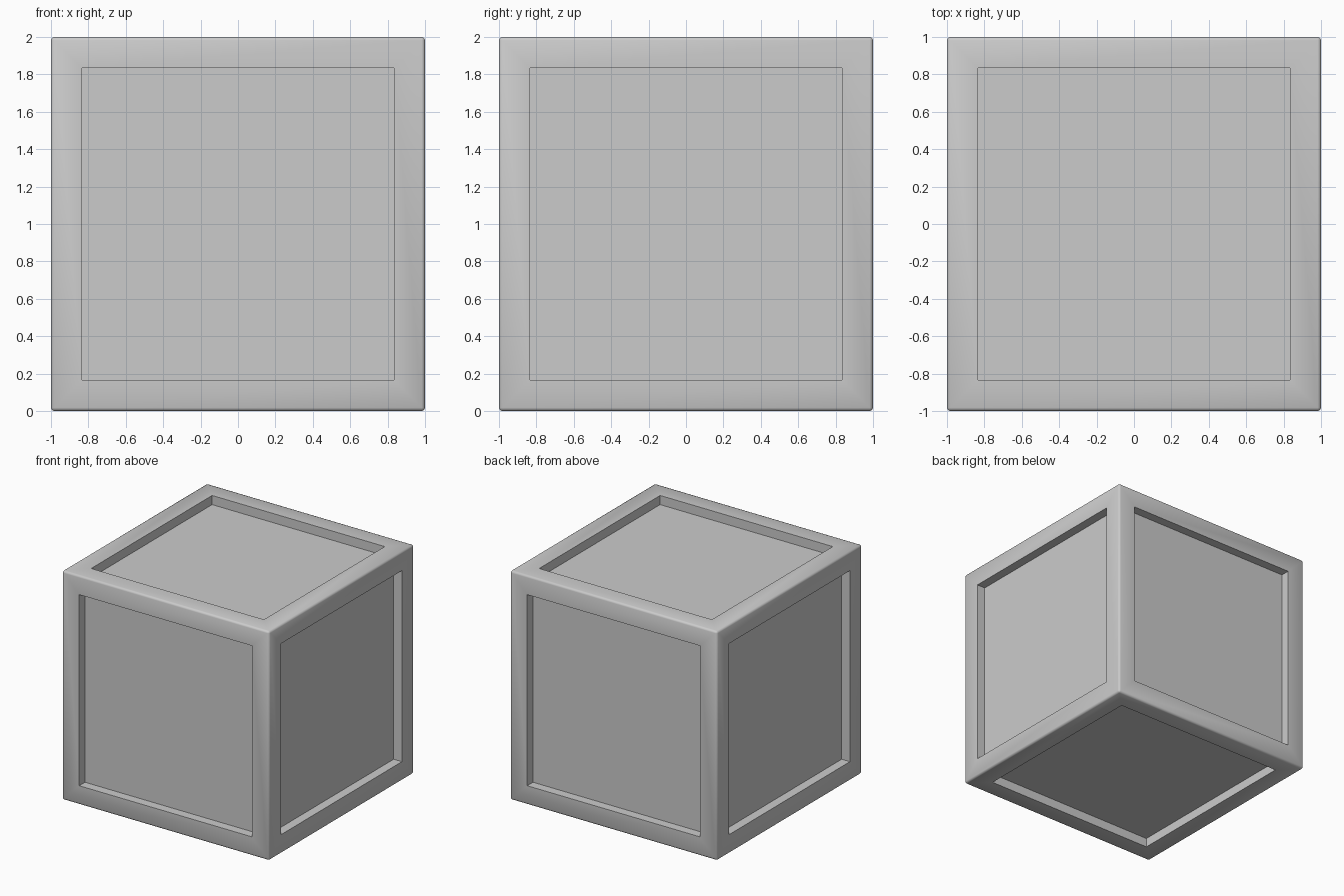
import bpy, bmesh, math

if "Cube" in bpy.data.objects:
    bpy.data.objects.remove(bpy.data.objects["Cube"])

FRAME = 0.227    # border width around each panel
DEPTH = 0.08     # panel recess
ROUND = 0.018    # rounding of the outer edges

bm = bmesh.new()
bmesh.ops.create_cube(bm, size=2)

# rounded outer edges
bmesh.ops.bevel(bm, geom=bm.edges[:], offset=ROUND, segments=2, profile=0.5, affect='EDGES')

# recessed panel in each of the six sides
sides = sorted(bm.faces, key=lambda f: f.calc_area())[-6:]
bmesh.ops.inset_individual(bm, faces=sides, thickness=FRAME - ROUND, depth=0)
walls = bmesh.ops.extrude_discrete_faces(bm, faces=sides)["faces"]
for f in walls:
    f.normal_update()
    bmesh.ops.translate(bm, verts=f.verts[:], vec=-f.normal * DEPTH)
bmesh.ops.recalc_face_normals(bm, faces=bm.faces[:])

mesh = bpy.data.meshes.new("crate")
bm.to_mesh(mesh)
bm.free()
crate = bpy.data.objects.new("crate", mesh)
crate.location.z = 1
bpy.context.collection.objects.link(crate)

bpy.context.view_layer.objects.active = crate
crate.select_set(True)
bpy.ops.object.shade_smooth_by_angle(angle=math.radians(50))
